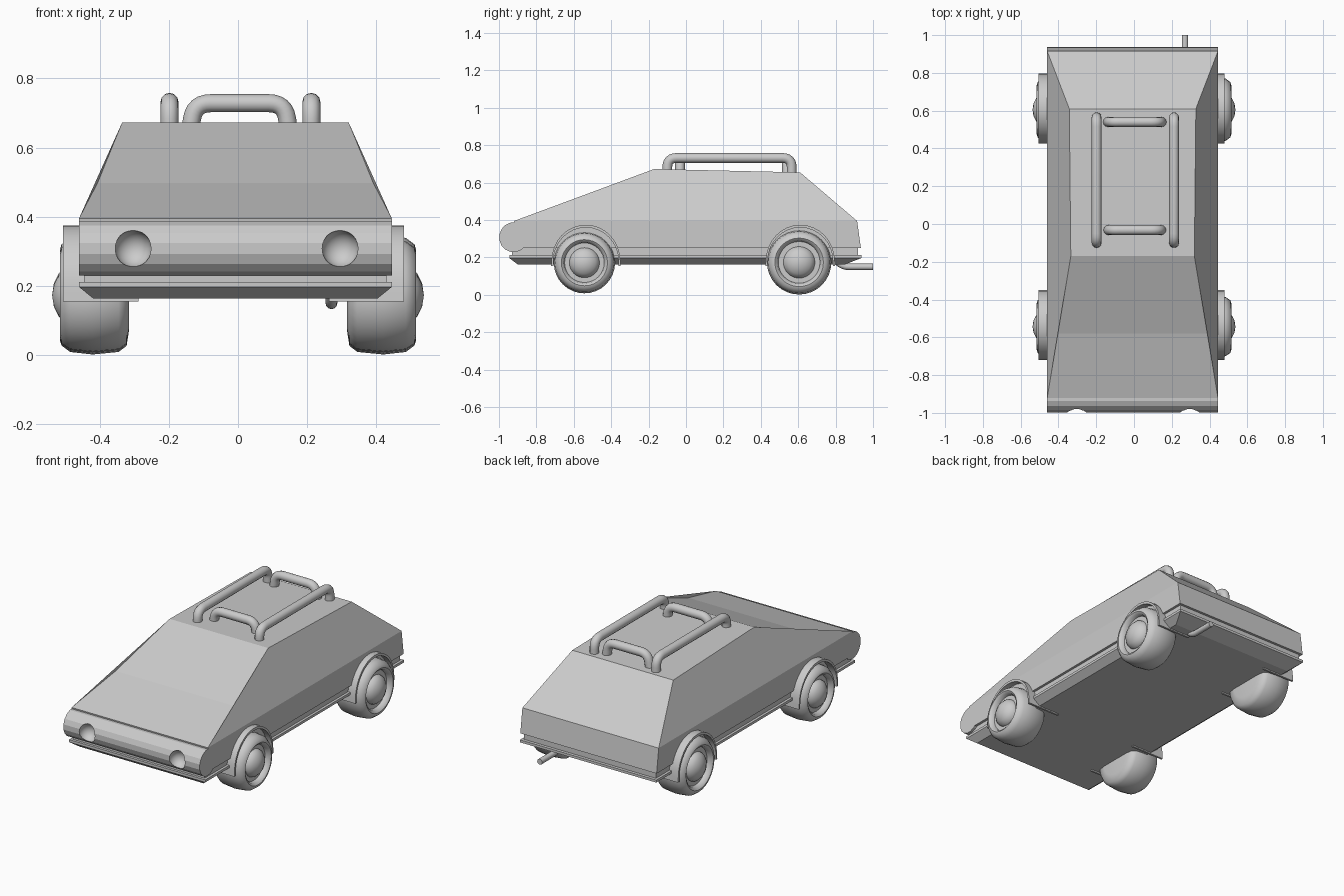
import bpy, bmesh, math
from mathutils import Vector

if "Cube" in bpy.data.objects:
    bpy.data.objects.remove(bpy.data.objects["Cube"])

grey = bpy.data.materials.new("light grey")
grey.diffuse_color = (0.6, 0.6, 0.6, 1)
grey.use_nodes = True
grey.node_tree.nodes["Principled BSDF"].inputs["Base Color"].default_value = grey.diffuse_color
CX = -0.0075  # body sits slightly off the wheel centre line


def finish(obj, angle=None):
    obj.data.materials.clear()
    obj.data.materials.append(grey)
    if angle:
        bpy.ops.object.select_all(action='DESELECT')
        obj.select_set(True)
        bpy.context.view_layer.objects.active = obj
        bpy.ops.object.shade_smooth_by_angle(angle=math.radians(angle))
    return obj


def mesh(name, verts, faces, angle=None):
    me = bpy.data.meshes.new(name)
    me.from_pydata(verts, [], faces)
    bm = bmesh.new()
    bm.from_mesh(me)
    bmesh.ops.remove_doubles(bm, verts=bm.verts, dist=1e-5)
    bmesh.ops.recalc_face_normals(bm, faces=bm.faces)
    bm.to_mesh(me)
    bm.free()
    obj = bpy.data.objects.new(name, me)
    bpy.context.collection.objects.link(obj)
    return finish(obj, angle)


def layers(name, rings):
    """Stack of rectangles (half width, y front, y back, z), bottom to top."""
    v, f = [], []
    for w, y0, y1, z in rings:
        v += [(CX - w, y0, z), (CX + w, y0, z), (CX + w, y1, z), (CX - w, y1, z)]
    for k in range(len(rings) - 1):
        for i in range(4):
            a, b = 4 * k + i, 4 * k + (i + 1) % 4
            f.append((a, b, b + 4, a + 4))
    n = len(v)
    return mesh(name, v, f + [(0, 1, 2, 3), (n - 4, n - 3, n - 2, n - 1)])


def prism(name, yz, x0, x1, angle=None):
    n = len(yz)
    v = [(x, y, z) for x in (x0, x1) for y, z in yz]
    f = [(i, (i + 1) % n, n + (i + 1) % n, n + i) for i in range(n)]
    return mesh(name, v, f + [tuple(range(n)), tuple(range(n, 2 * n))], angle)


def tube(name, pts, r, bend):
    """Round bar along a path with rounded corners."""
    pts = [Vector(p) for p in pts]
    path = [pts[0]]
    for a, b, c in zip(pts, pts[1:], pts[2:]):
        p, q = b + (a - b).normalized() * bend, b + (c - b).normalized() * bend
        for i in range(7):
            t = i / 6
            path.append(p * (1 - t) ** 2 + b * 2 * t * (1 - t) + q * t * t)
    path.append(pts[-1])
    cu = bpy.data.curves.new(name, 'CURVE')
    cu.dimensions = '3D'
    cu.bevel_depth, cu.bevel_resolution, cu.use_fill_caps = r, 4, True
    s = cu.splines.new('POLY')
    s.points.add(len(path) - 1)
    for sp, p in zip(s.points, path):
        sp.co = (*p, 1)
    obj = bpy.data.objects.new(name, cu)
    bpy.context.collection.objects.link(obj)
    bpy.ops.object.select_all(action='DESELECT')
    obj.select_set(True)
    bpy.context.view_layer.objects.active = obj
    bpy.ops.object.convert(target='MESH')
    return finish(bpy.context.view_layer.objects.active, 40)


# Body shell: side profile as (y, z, half width)
prof = [(-0.90, 0.25, .452), (-0.92, 0.395, .452), (-0.58, 0.498, .398), (-0.17, 0.673, .327),
        (0.61, 0.655, .335), (0.915, 0.395, .452), (0.935, 0.25, .452)]
n = len(prof)
verts = [(CX + s * w, y, z) for s in (-1, 1) for y, z, w in prof]
faces = [(i, (i + 1) % n, n + (i + 1) % n, n + i) for i in range(n)]
for o in (0, n):
    faces += [(o, o + 1, o + 5, o + 6), (o + 1, o + 2, o + 3), (o + 1, o + 3, o + 4, o + 5)]
mesh("body", verts, faces)

# Lower body: recessed groove, then flange and belly pan
layers("sill_groove", [(.437, -0.93, 0.92, 0.195), (.437, -0.93, 0.92, 0.255)])
layers("belly_pan", [(.41, -0.90, 0.85, 0.163), (.452, -0.945, 0.938, 0.197),
                     (.452, -0.945, 0.938, 0.212)])

# Rounded nose with hollow headlight sockets
ring = [(-0.922 + .077 * math.cos(a), 0.308 + .08 * math.sin(a))
        for a in (2 * math.pi * (i + .5) / 16 for i in range(16))]
nose = prism("nose_roll", ring, CX - .452, CX + .452)
for s in (-1, 1):
    bpy.ops.mesh.primitive_uv_sphere_add(segments=24, ring_count=12, radius=.053,
                                         location=(-.004 + s * .299, -0.988, 0.308))
    cut = bpy.context.object
    cut.name = "headlight_cutter"
    finish(cut)
    mod = nose.modifiers.new("socket", 'BOOLEAN')
    mod.operation, mod.solver, mod.object = 'DIFFERENCE', 'EXACT', cut
    bpy.context.view_layer.objects.active = nose
    bpy.ops.object.modifier_apply(modifier=mod.name)
    bpy.data.objects.remove(cut)
    # clear the body front behind the sockets is not needed: it lies deeper
finish(nose, 20)

# Wheels (lathe: x outwards, radius) and wheel arches
section = [(.315, 0), (.315, .10), (.322, .143), (.345, .160), (.42, .167), (.485, .160), (.51, .142),
           (.515, .126), (.506, .113), (.485, .108), (.485, .082), (.500, .078), (.518, .060),
           (.532, .033), (.537, 0)]
SEG = 32
for label, wy, wz, k in (("front", -0.543, 0.172, .98), ("rear", 0.605, 0.174, 1.03)):
    for side, s in (("left", -1), ("right", 1)):
        v, f = [], []
        for x, r in section:
            for i in range(SEG):
                a = 2 * math.pi * i / SEG
                v.append((s * x, wy + k * r * math.cos(a), wz + k * r * math.sin(a)))
        for j in range(len(section) - 1):
            for i in range(SEG):
                a, b = j * SEG + i, j * SEG + (i + 1) % SEG
                f.append((a, b, b + SEG, a + SEG))
        mesh(f"{label}_{side}_wheel", v, f, 50)
        arc = [math.pi * i / 16 for i in range(17)]
        cy = wy + (0.008 if wy < 0 else 0.006)
        outer = [(cy + .184 * math.cos(a), .182 + .193 * math.sin(a)) for a in arc]
        inner = [(cy + .174 * math.cos(a), .182 + .178 * math.sin(a)) for a in reversed(arc)]
        band = [(cy + .186, .155)] + outer + [(cy - .186, .155), (cy - .174, .155)] \
            + inner + [(cy + .174, .155)]
        prism(f"{label}_{side}_arch", band, -.0125 + s * .275, -.0125 + s * .4925, 30)

# Roof rack
for side, x in (("left", -.198), ("right", .212)):
    tube(f"rack_{side}_rail", [(x, -.10, .64), (x, -.10, .732), (x, .565, .732), (x, .565, .63)],
         .026, .05)
for label, y in (("front", -.032), ("rear", .54)):
    tube(f"rack_{label}_bar", [(-.142, y, .63), (-.125, y, .728), (.135, y, .728), (.150, y, .63)],
         .026, .045)

# Exhaust pipe
tube("exhaust", [(.27, .78, .20), (.27, .84, .15), (.27, 1.0, .15)], .017, .03)
